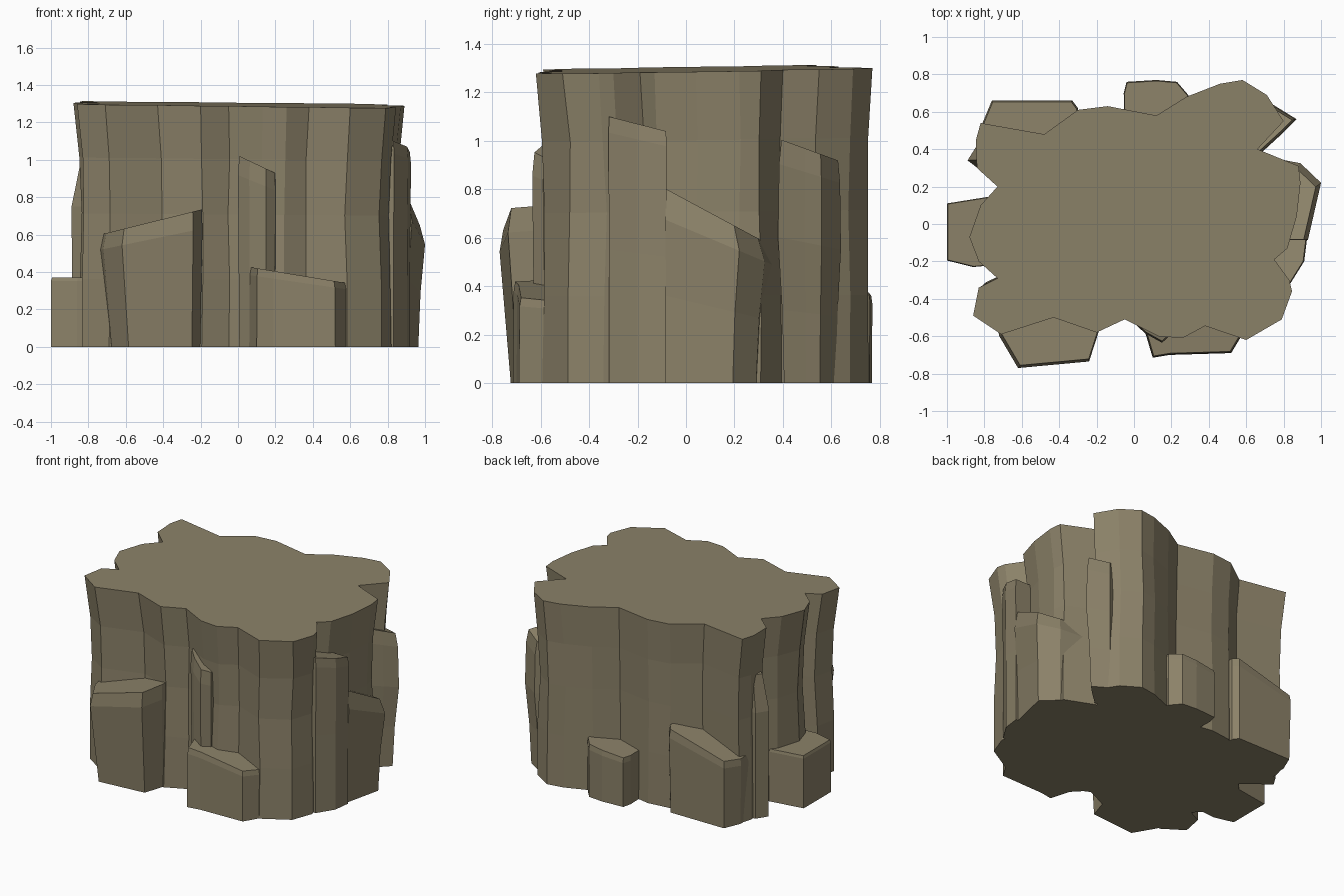
import bpy, bmesh, random
from mathutils import Vector

random.seed(4)
stone = bpy.data.materials.new("weathered stone")
stone.diffuse_color = (0.26, 0.222, 0.14, 1)


def rock(name, outline, top, rings, anchor=(0, 0), jitter=0.0):
    """Stack scaled copies of an outline; top = (z, slope_x, slope_y);
    rings = (fraction of height, scale about the anchor)."""
    bm = bmesh.new()
    a = Vector(anchor)
    loops = []
    for f, s in rings:
        loop = []
        for p in outline:
            q = a + (Vector(p) - a) * s
            h = top[0] + top[1] * p[0] + top[2] * p[1]
            if 0 < f < 1:
                q += Vector((random.uniform(-jitter, jitter), random.uniform(-jitter, jitter)))
            loop.append(bm.verts.new((q.x, q.y, h * f)))
        loops.append(loop)
    n = len(outline)
    for lo, hi in zip(loops, loops[1:]):
        for i in range(n):
            j = (i + 1) % n
            bm.faces.new((lo[i], lo[j], hi[j], hi[i]))
    bm.faces.new(loops[0][::-1])
    bm.faces.new(loops[-1])
    bmesh.ops.recalc_face_normals(bm, faces=bm.faces)
    me = bpy.data.meshes.new(name)
    bm.to_mesh(me)
    bm.free()
    me.materials.append(stone)
    ob = bpy.data.objects.new(name, me)
    bpy.context.collection.objects.link(ob)
    return ob


# Main cliff body, a fluted column with a slight waist
body = [(-.86, -.49), (-.71, -.59), (-.43, -.50), (-.20, -.58), (-.05, -.51),
        (.13, -.60), (.26, -.61), (.38, -.545), (.60, -.62), (.79, -.51),
        (.845, -.36), (.83, -.30), (.75, -.19), (.82, -.13), (.87, .04),
        (.89, .22), (.88, .31), (.66, .40), (.80, .55), (.71, .69),
        (.58, .77), (.46, .75), (.28, .68), (.12, .58), (-.14, .63),
        (-.30, .61), (-.48, .48), (-.82, .54), (-.845, .45), (-.84, .30),
        (-.73, .20), (-.82, .10), (-.88, -.07), (-.83, -.20), (-.73, -.29),
        (-.83, -.34)]
rock("cliff_body", body, (1.295, -.012, .016),
     [(0, .97), (.28, .965), (.55, .955), (.78, .965), (1, 1)], (0, .25), .006)

# Front ledges and the slim front column
rock("front_left_ledge", [(-.74, -.50), (-.72, -.60), (-.62, -.77), (-.24, -.735), (-.19, -.58), (-.19, -.45)],
     (.78, .24, 0), [(0, .89), (.86, 1), (1, .965)], (-.3, -.35))
rock("front_slim_column", [(.0, -.45), (.0, -.53), (.06, -.585), (.15, -.635), (.20, -.59), (.21, -.45)],
     (1.02, -.45, 0), [(0, .95), (.9, 1), (1, .95)], (.14, -.45))
rock("front_right_ledge", [(.06, -.45), (.06, -.58), (.10, -.715), (.19, -.70), (.52, -.69), (.58, -.59), (.58, -.45)],
     (.435, -.16, 0), [(0, 1), (.9, .99), (1, .97)], (.3, -.4))

# Stepped shelves on the right
rock("right_upper_shelf", [(.6, -.32), (.835, -.32), (.91, -.20), (.925, -.08), (.6, -.08)],
     (1.02, 0, -.25), [(0, .98), (.5, .985), (.94, 1), (1, .98)], (.6, -.2))
rock("right_lower_shelf", [(.6, -.085), (.93, -.085), (1.0, .22), (.89, .325), (.6, .38)],
     (.76, 0, -.5), [(0, .91), (.45, .94), (.84, 1), (1, .93)], (.6, -.08))
rock("right_back_wedge", [(.62, .38), (.68, .38), (.80, .49), (.87, .56), (.74, .64), (.62, .6)],
     (1.13, 0, -.33), [(0, .82), (.3, .88), (.6, 1), (.9, .97), (1, .9)], (.62, .52))

# Back ledges
rock("back_middle_ledge", [(-.05, .5), (.30, .5), (.29, .69), (.23, .76), (.12, .77), (-.04, .76), (-.055, .7)],
     (.35, .1, 0), [(0, .99), (.9, 1), (1, .98)], (.12, .5))
rock("back_left_ledge", [(-.81, .42), (-.30, .42), (-.30, .62), (-.33, .66), (-.76, .66), (-.81, .54)],
     (.68, .27, 0), [(0, .97), (.9, 1), (1, .975)], (-.55, .4))

# Left ledge and the thin left fin
rock("left_ledge", [(-.75, .15), (-1.0, .11), (-1.0, -.195), (-.86, -.23), (-.75, -.22)],
     (.37, 0, 0), [(0, 1), (.95, 1), (1, .98)], (-.7, -.05))
rock("left_fin", [(-.72, .42), (-.84, .42), (-.89, .34), (-.87, .325), (-.72, .21)],
     (1.0, 0, 0), [(0, .97), (.75, 1), (1, .7)], (-.72, .35))
